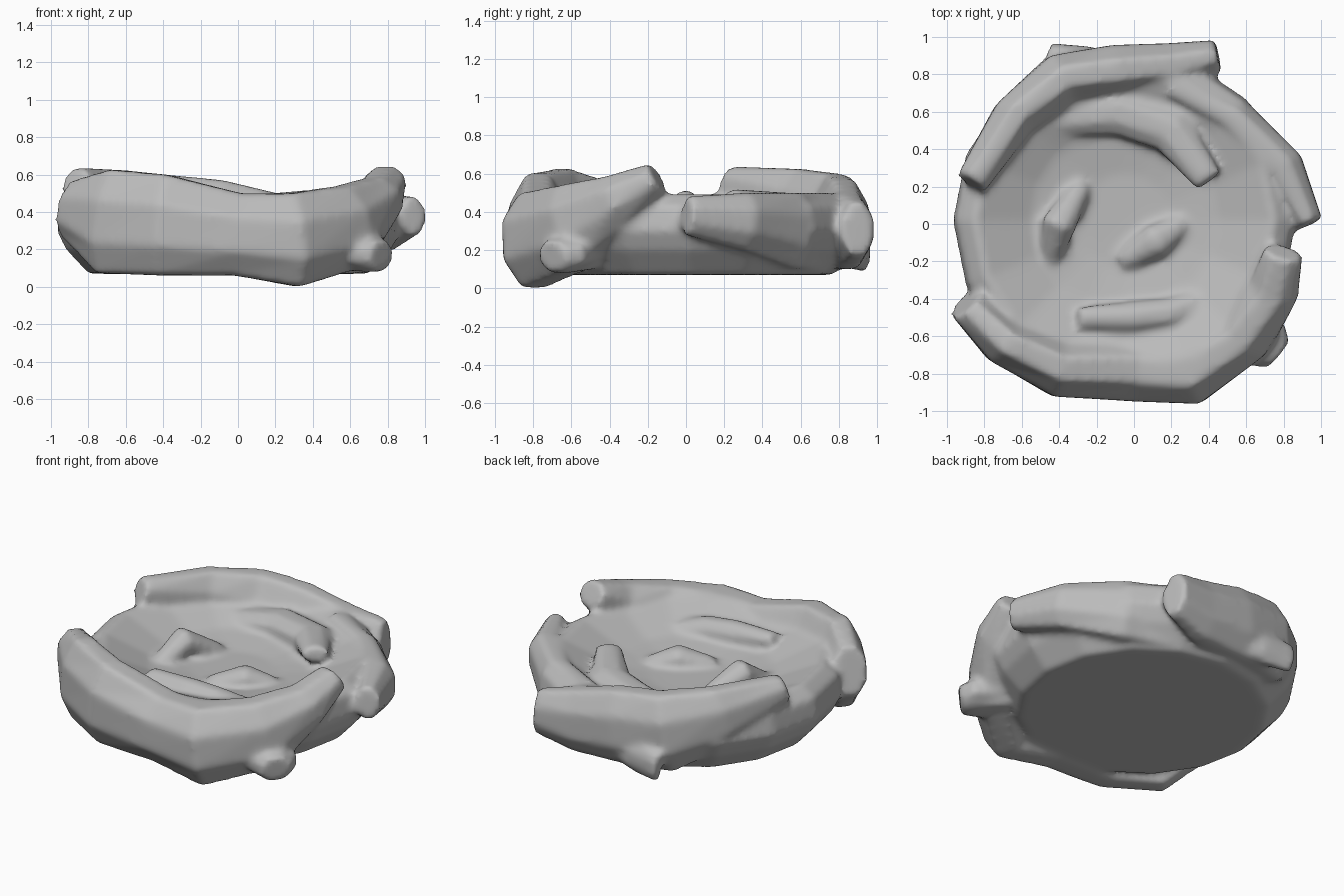
import bpy, bmesh, math
from mathutils import Vector

default_cube = bpy.data.objects.get("Cube")
if default_cube:
    bpy.data.objects.remove(default_cube)

# One grey for everything
grey = bpy.data.materials.new("plain_grey")
grey.use_nodes = True
shade = (.5, .5, .5, 1)
grey.diffuse_color = shade
grey.node_tree.nodes["Principled BSDF"].inputs["Base Color"].default_value = shade

bm = bmesh.new()
SIDES = 8
FLAT_FIT = 1 / math.cos(math.pi / SIDES)   # makes the flats, not the corners, touch the given size


def ring_angles(count, offset):
    return [math.tau * (step + offset) / count for step in range(count)]


def skin(rings):
    """Closed surface through a list of point rings."""
    rings = [[bm.verts.new(point) for point in ring] for ring in rings]
    count = len(rings[0])
    for lower, upper in zip(rings, rings[1:]):
        for this in range(count):
            after = (this + 1) % count
            bm.faces.new((lower[this], lower[after], upper[after], upper[this]))
    bm.faces.new(rings[0][::-1])
    bm.faces.new(rings[-1])


def branch(width, *path):
    """Tube along stations of (x, y, bottom, top), narrowing towards both ends."""
    centres = [Vector((x, y, (bottom + top) / 2)) for x, y, bottom, top in path]
    last = len(path) - 1
    rings = []
    for index, (centre, station) in enumerate(zip(centres, path)):
        along = centres[min(index + 1, last)] - centres[max(index - 1, 0)]
        along.normalize()
        side = along.cross(Vector((0, 0, 1))).normalized()
        rise = side.cross(along)
        half_width = FLAT_FIT * width * (.6 + .4 * math.sin(math.pi * index / last))
        half_height = FLAT_FIT * (station[-1] - station[-2]) / 2
        rings.append([centre + side * half_width * math.cos(angle) + rise * half_height * math.sin(angle)
                      for angle in ring_angles(SIDES, .5)])
    skin(rings)


# Bowl: a turned profile whose rim slopes gently to a shallow floor
bowl_profile = [(.75, .07), (.87, .2), (.92, .3), (.9, .43), (.8, .5), (.5, .37), (.25, .33)]
bowl_centre = Vector((-.05, .02, 0))
skin([[bowl_centre + Vector((radius * math.cos(angle), radius * math.sin(angle), height))
       for angle in ring_angles(SIDES * 2, 0)]
      for radius, height in bowl_profile])

# Thick front branch, rising to its tip
branch(.17, (-.9, -.42, .27, .57), (-.7, -.62, .07, .63), (-.4, -.77, .06, .6), (0, -.78, .06, .5),
       (.3, -.8, 0, .5), (.6, -.58, .1, .55), (.75, -.35, .33, .6), (.8, -.15, .5, .66))

# Back branch, rising to its tip on the right
branch(.14, (.45, .9, .17, .45), (.2, .85, .1, .5), (-.1, .82, .1, .57), (-.4, .77, .1, .6),
       (-.65, .56, .25, .63), (-.87, .22, .47, .64))

# Left branch, ending in a blunt spur
branch(.12, (.2, .72, .1, .5), (.54, .56, .1, .5), (.8, .3, .2, .5), (.94, 0, .28, .48))

# Broken stubs at the front and the back
branch(.15, (.56, -.5, .1, .3), (.7, -.64, .08, .27), (.77, -.7, .08, .25))
branch(.06, (-.05, .85, .15, .35), (-.25, .89, .1, .3), (-.45, .93, .08, .27))

# Twigs half buried in the dish: front, back, right and centre
branch(.09, (-.3, -.5, .4, .48), (0, -.5, .3, .48), (.2, -.48, .3, .46), (.4, -.4, .3, .4))
branch(.13, (-.45, .55, .3, .42), (-.1, .6, .3, .48), (.2, .5, .33, .5), (.4, .23, .42, .52))
branch(.09, (-.45, -.2, .25, .37), (-.4, 0, .35, .52), (-.28, .2, .27, .37))
branch(.09, (-.06, -.2, .27, .37), (.12, -.09, .3, .44), (.26, 0, .27, .37))

# One nest: the overlapping parts are fused and their joints softened
bmesh.ops.recalc_face_normals(bm, faces=bm.faces)
mesh = bpy.data.meshes.new("woven_nest")
bm.to_mesh(mesh)
bm.free()
mesh.materials.append(grey)
nest = bpy.data.objects.new("woven_nest", mesh)
bpy.context.collection.objects.link(nest)

fuse = nest.modifiers.new("fuse", 'REMESH')
fuse.mode = 'VOXEL'
fuse.voxel_size = .02
fuse.use_smooth_shade = True
soften = nest.modifiers.new("soften", 'SMOOTH')
soften.factor = .5
soften.iterations = SIDES
